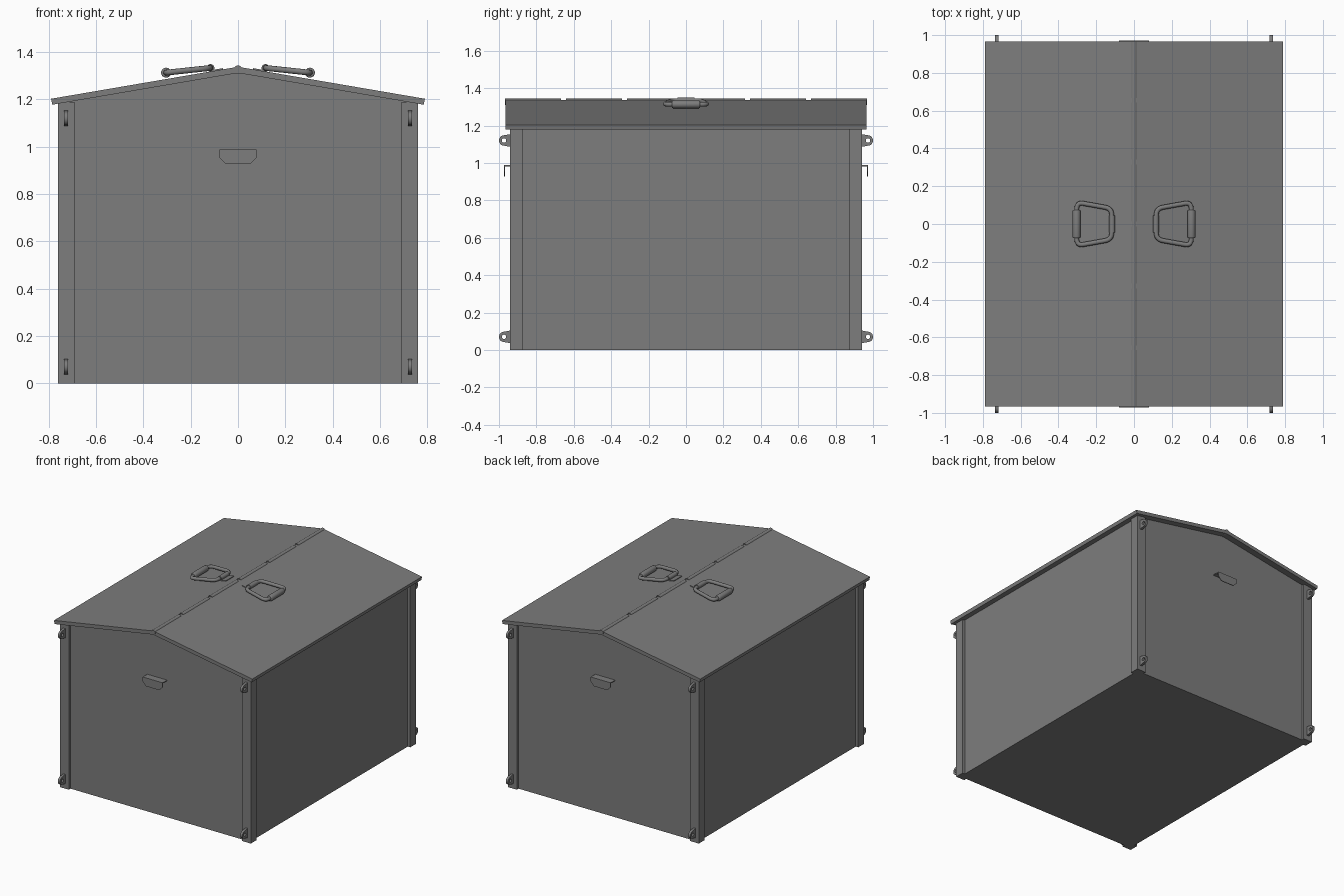
import bpy
import bmesh
import math
from mathutils import Matrix, Vector

if "Cube" in bpy.data.objects:
    bpy.data.objects.remove(bpy.data.objects["Cube"], do_unlink=True)

grey = bpy.data.materials.new("steel grey")
grey.use_nodes = True
colour = (0.205, 0.205, 0.205, 1)
grey.diffuse_color = colour
grey.node_tree.nodes["Principled BSDF"].inputs["Base Color"].default_value = colour

SLOPE = 0.171          # roof fall per unit of x
RIDGE = 1.338          # top of the roof at the ridge


def roof_z(x):
    return RIDGE - SLOPE * abs(x)


def add_object(name, mesh, smooth=False):
    obj = bpy.data.objects.new(name, mesh)
    bpy.context.collection.objects.link(obj)
    mesh.materials.clear()
    mesh.materials.append(grey)
    if smooth:
        bpy.ops.object.select_all(action='DESELECT')
        obj.select_set(True)
        bpy.context.view_layer.objects.active = obj
        bpy.ops.object.shade_smooth_by_angle(angle=math.radians(40))
    return obj


def finish(name, bm, smooth=False):
    bmesh.ops.recalc_face_normals(bm, faces=bm.faces)
    mesh = bpy.data.meshes.new(name)
    bm.to_mesh(mesh)
    bm.free()
    return add_object(name, mesh, smooth)


def box(name, low, high):
    low, high = Vector(low), Vector(high)
    bm = bmesh.new()
    bmesh.ops.create_cube(bm, size=1)
    for v in bm.verts:
        v.co = (low + high) / 2 + v.co * (high - low)
    return finish(name, bm)


def prism(name, points, y0, y1):
    """Extrude an (x, z) outline along y."""
    bm = bmesh.new()
    face = bm.faces.new([bm.verts.new((x, y0, z)) for x, z in points])
    out = bmesh.ops.extrude_face_region(bm, geom=[face])
    moved = [g for g in out["geom"] if isinstance(g, bmesh.types.BMVert)]
    bmesh.ops.translate(bm, verts=moved, vec=(0, y1 - y0, 0))
    return finish(name, bm)


def rod(name, x, z, y0, y1, radius, sides=20, bevel=0):
    """Cylinder lying along y."""
    bm = bmesh.new()
    bmesh.ops.create_cone(bm, cap_ends=True, segments=sides, radius1=radius,
                          radius2=radius, depth=y1 - y0,
                          matrix=Matrix.Translation((x, (y0 + y1) / 2, z))
                          @ Matrix.Rotation(math.pi / 2, 4, 'X'))
    if bevel:
        rims = [e for e in bm.edges if any(len(f.verts) > 4 for f in e.link_faces)]
        bmesh.ops.bevel(bm, geom=rims, offset=bevel, segments=3, profile=0.5, affect='EDGES')
    return finish(name, bm, True)


def curve_part(name, loops, matrix=Matrix(), flat=True, bevel=0, extrude=0):
    """Mesh from closed polylines, either a filled plate or a round tube."""
    curve = bpy.data.curves.new(name, 'CURVE')
    curve.dimensions = '2D' if flat else '3D'
    if flat:
        curve.fill_mode = 'BOTH'
    curve.bevel_depth, curve.extrude, curve.bevel_resolution = bevel, extrude, 3
    for loop in loops:
        spline = curve.splines.new('POLY')
        spline.points.add(len(loop) - 1)
        for point, co in zip(spline.points, loop):
            point.co = (*co, 1)
        spline.use_cyclic_u = True
    temp = bpy.data.objects.new("temp", curve)
    bpy.context.collection.objects.link(temp)
    graph = bpy.context.evaluated_depsgraph_get()
    mesh = bpy.data.meshes.new_from_object(temp.evaluated_get(graph))
    bpy.data.objects.remove(temp)
    mesh.transform(matrix)
    bm = bmesh.new()
    bm.from_mesh(mesh)
    bmesh.ops.remove_doubles(bm, verts=bm.verts, dist=0.00001)
    return finish(name, bm, True)


def round_corners(points, radius, steps=6):
    """Replace each corner by a small quadratic arc."""
    result = []
    for i, p in enumerate(points):
        a = p + (points[i - 1] - p).normalized() * radius
        b = p + (points[(i + 1) % len(points)] - p).normalized() * radius
        for k in range(steps + 1):
            t = k / steps
            result.append(a * (1 - t) ** 2 + p * 2 * t * (1 - t) + b * t * t)
    return result


def arc(cx, cy, r, start, end, count):
    return [(cx + r * math.cos(start + (end - start) * k / count),
             cy + r * math.sin(start + (end - start) * k / count), 0)
            for k in range(count + 1)]


# Body panels with gable ends
W, D = 0.74, 0.92
eave = roof_z(W) - 0.015
prism("body_panels", [(-W, 0), (W, 0), (W, eave), (0, RIDGE - 0.015), (-W, eave)], -D, D)

for sx, side in ((1, "left"), (-1, "right")):
    # Sloping lid leaf
    prism(side + "_lid", [(sx * 0.008, roof_z(0.008)), (sx * 0.79, roof_z(0.79)),
                          (sx * 0.785, roof_z(0.785) - 0.026),
                          (sx * 0.008, roof_z(0.008) - 0.026)], -0.966, 0.966)

    # Lifting handle: rounded trapezoid loop, thick grip, hinge sleeve and plate
    inner_z, outer_z = roof_z(0.118) + 0.015, roof_z(0.303) + 0.027
    corners = [Vector((sx * x, y, z)) for x, y, z in (
        (0.118, -0.082, inner_z), (0.303, -0.115, outer_z),
        (0.303, 0.115, outer_z), (0.118, 0.082, inner_z))]
    curve_part(side + "_lid_handle_loop", [round_corners(corners, 0.035)],
               flat=False, bevel=0.0125)
    rod(side + "_lid_handle_grip", sx * 0.304, outer_z, -0.075, 0.075, 0.021, 20, 0.006)
    rod(side + "_lid_handle_sleeve", sx * 0.116, inner_z, -0.045, 0.045, 0.0165)
    prism(side + "_lid_handle_plate",
          [(sx * x, roof_z(x) + h) for x, h in
           ((0.063, -0.002), (0.118, -0.002), (0.118, 0.005), (0.063, 0.005))], -0.045, 0.045)

    for sy, end in ((-1, "front"), (1, "back")):
        # Corner post
        xs, ys = sorted((sx * 0.69, sx * 0.76)), sorted((sy * 0.875, sy * 0.94))
        box(f"{end}_{side}_corner_post", (xs[0], ys[0], 0), (xs[1], ys[1], roof_z(0.76) - 0.018))

        # Lashing eyes with a round hole, low and high on each post
        for z, level in ((0.07, "lower"), (1.12, "upper")):
            outline = [(0.93, -0.033, 0), (0.944, -0.033, 0)]
            outline += arc(0.972, 0, 0.028, -math.pi / 2, math.pi / 2, 12)
            outline += [(0.944, 0.033, 0), (0.93, 0.033, 0)]
            hole = arc(0.973, 0, 0.012, 0, math.tau * 15 / 16, 15)
            place = Matrix(((0, 0, 1, sx * 0.727), (sy, 0, 0, 0), (0, 1, 0, z), (0, 0, 0, 1)))
            curve_part(f"{end}_{side}_{level}_eye", [outline, hole], place, extrude=0.0085)

# Ridge hinge: pin with knuckle sections separated by narrow gaps
rod("hinge_pin", 0, RIDGE - 0.012, -0.964, 0.964, 0.011, 16)
cuts = [-0.98, -0.655, -0.328, 0, 0.328, 0.655, 0.98]
for i, (a, b) in enumerate(zip(cuts, cuts[1:])):
    rod(f"hinge_knuckle_{i + 1}", 0, RIDGE - 0.012, a + 0.013, b - 0.013, 0.0175)

# End pull handles: ledge with a drooping lip and clipped lower corners
for sy, end in ((-1, "front"), (1, "back")):
    ys = sorted((sy * 0.91, sy * 0.972))
    box(end + "_pull_ledge", (-0.079, ys[0], 0.982), (0.079, ys[1], 0.988))
    prism(end + "_pull_lip", [(-0.079, 0.988), (-0.079, 0.955), (-0.052, 0.928),
                              (0.052, 0.928), (0.079, 0.955), (0.079, 0.988)],
          sy * 0.967, sy * 0.972)
